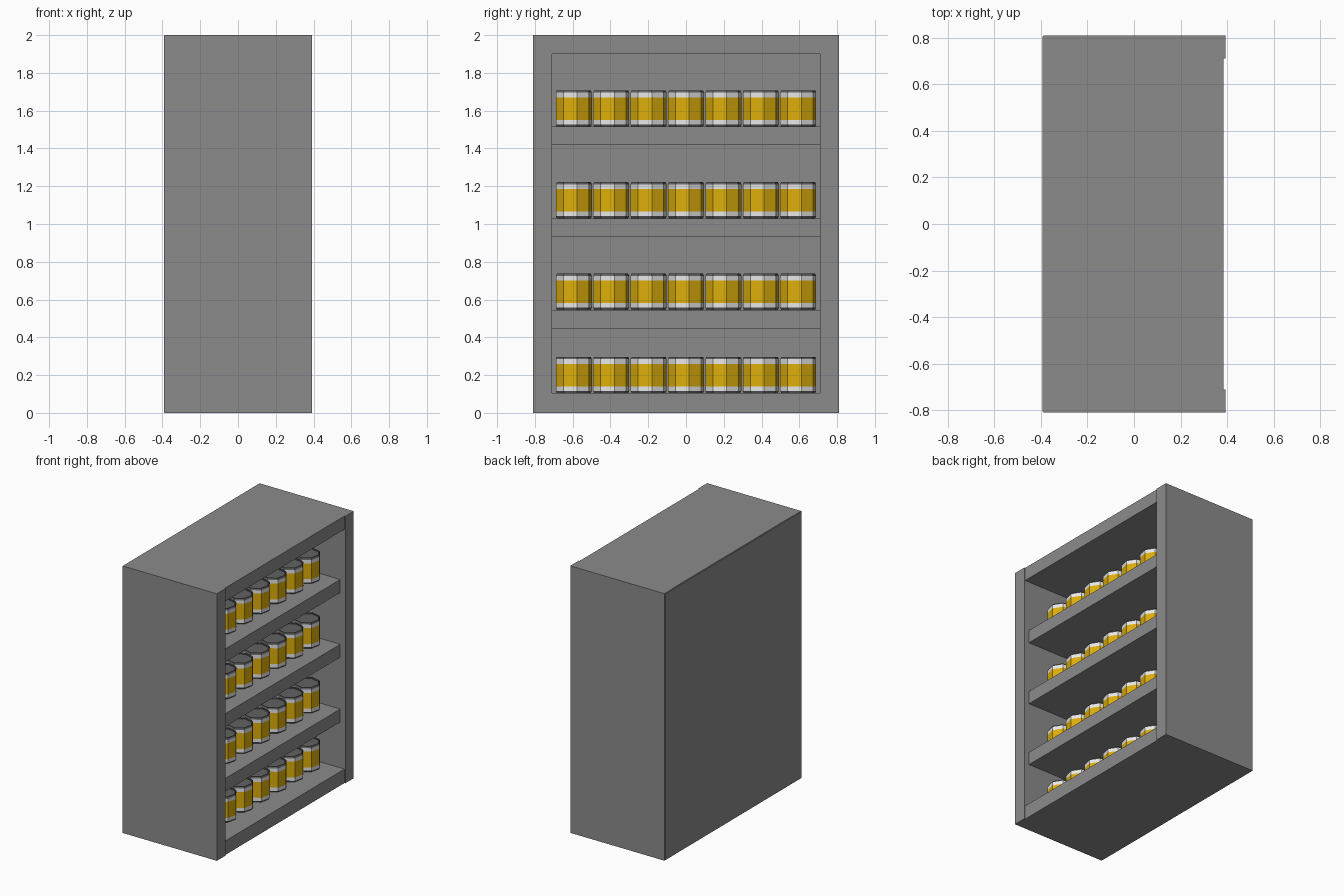
import bpy, bmesh, math

if "Cube" in bpy.data.objects:
    bpy.data.objects.remove(bpy.data.objects["Cube"])


def material(name, rgb):
    m = bpy.data.materials.new(name)
    m.diffuse_color = (*rgb, 1)
    m.use_nodes = True
    m.node_tree.nodes["Principled BSDF"].inputs["Base Color"].default_value = m.diffuse_color
    return m


GREY = material("cabinet grey", (0.26, 0.26, 0.26))
SILVER = material("can silver", (0.8, 0.8, 0.8))
YELLOW = material("label yellow", (0.72, 0.42, 0.003))
DARK = material("lid dark grey", (0.12, 0.12, 0.12))


def finish(bm, name, mats):
    bmesh.ops.recalc_face_normals(bm, faces=bm.faces)
    me = bpy.data.meshes.new(name)
    bm.to_mesh(me)
    bm.free()
    for m in mats:
        me.materials.append(m)
    ob = bpy.data.objects.new(name, me)
    bpy.context.collection.objects.link(ob)
    return ob


def box(name, x0, x1, y0, y1, z0, z1):
    bm = bmesh.new()
    bmesh.ops.create_cube(bm, size=1)
    for v in bm.verts:
        v.co = ((x0 + x1) / 2 + v.co.x * (x1 - x0),
                (y0 + y1) / 2 + v.co.y * (y1 - y0),
                (z0 + z1) / 2 + v.co.z * (z1 - z0))
    return finish(bm, name, [GREY])


# Cabinet shell
box("left_side", -0.388, 0.392, -0.81, -0.71, 0, 2)
box("right_side", -0.388, 0.392, 0.71, 0.81, 0, 2)
box("back_panel", -0.392, -0.38, -0.805, 0.805, 0.003, 1.997)
box("top_panel", -0.385, 0.385, -0.71, 0.71, 1.9, 2)
box("bottom_panel", -0.385, 0.385, -0.71, 0.71, 0, 0.105)

# Shelves, set back slightly from the opening
SHELF_TOPS = [0.545, 1.03, 1.515]
for i, z in enumerate(SHELF_TOPS):
    box(f"shelf_{i + 1}", -0.385, 0.35, -0.71, 0.71, z - 0.098, z)

# Can profile: radius, height, material of the band above that ring
PROFILE = [(0.091, 0.0, 3), (0.097, 0.012, 0), (0.097, 0.036, 1),
           (0.097, 0.155, 0), (0.097, 0.180, 3), (0.091, 0.192, 3),
           (0.083, 0.192, 3), (0.083, 0.184, 3)]
SIDES = 8


def can_mesh():
    bm = bmesh.new()
    rings = []
    for r, z, _ in PROFILE:
        angles = [math.radians(10) + math.tau * k / SIDES for k in range(SIDES)]
        rings.append([bm.verts.new((r * math.cos(a), r * math.sin(a), z)) for a in angles])
    for j in range(len(rings) - 1):
        for k in range(SIDES):
            n = (k + 1) % SIDES
            f = bm.faces.new((rings[j][k], rings[j][n], rings[j + 1][n], rings[j + 1][k]))
            f.material_index = PROFILE[j][2] - 0 if PROFILE[j][2] != 3 else 2
    for ring in (rings[0], rings[-1]):
        bm.faces.new(ring).material_index = 2
    return finish(bm, "can", [SILVER, YELLOW, DARK])


# Row of seven cans on each level
first = can_mesh()
mesh = first.data
bpy.data.objects.remove(first)
for r, z in enumerate([0.105] + SHELF_TOPS):
    for c in range(7):
        can = bpy.data.objects.new(f"can_{r + 1}_{c + 1}", mesh)
        can.location = (0.153, -0.594 + 0.198 * c, z)
        bpy.context.collection.objects.link(can)
